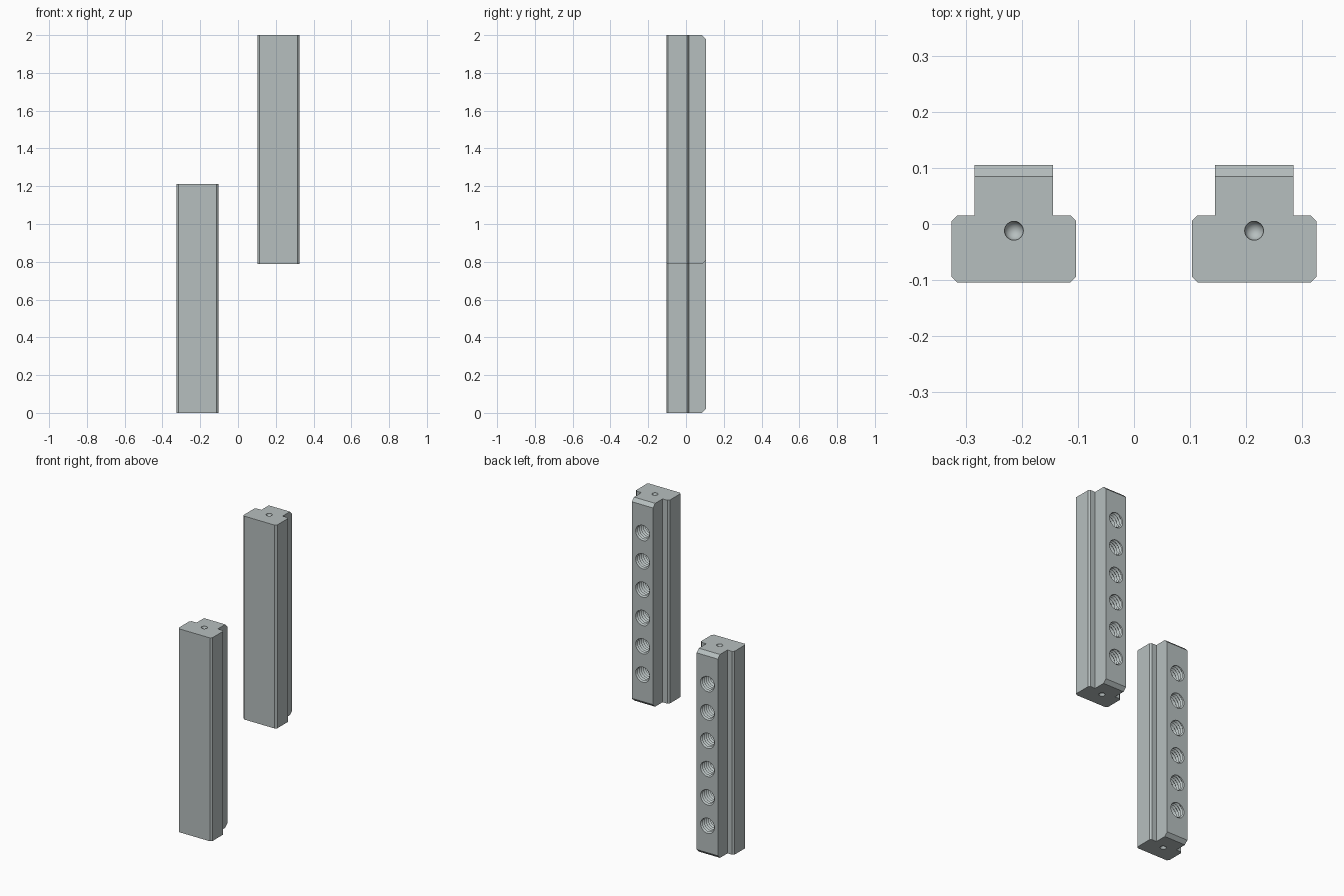
import bpy, bmesh, math
from mathutils import Matrix

cube = bpy.data.objects.get("Cube")
if cube:
    bpy.data.objects.remove(cube, do_unlink=True)

LENGTH, RAISE, OFFSET = 1.213, 0.787, 0.214
HOLES, PITCH, FIRST = 6, 0.169, 0.184
NECK_Y = 0.105

steel = bpy.data.materials.new("grey steel")
steel.use_nodes = True
colour = (0.47, 0.52, 0.52, 1)
steel.diffuse_color = colour
steel.node_tree.nodes["Principled BSDF"].inputs["Base Color"].default_value = colour


def make_object(name, bm):
    bmesh.ops.recalc_face_normals(bm, faces=bm.faces)
    mesh = bpy.data.meshes.new(name)
    bm.to_mesh(mesh)
    bm.free()
    mesh.materials.append(steel)
    obj = bpy.data.objects.new(name, mesh)
    bpy.context.collection.objects.link(obj)
    return obj


def t_bar():
    """Extruded T section with chamfered neck ends."""
    half = [(0.101, -0.104), (0.111, -0.094), (0.111, 0.005),
            (0.101, 0.015), (0.07, 0.015), (0.07, NECK_Y)]
    outline = half + [(-x, y) for x, y in reversed(half)]
    bm = bmesh.new()
    face = bm.faces.new([bm.verts.new((x, y, 0)) for x, y in outline])
    top = bmesh.ops.extrude_face_region(bm, geom=[face])["geom"]
    bmesh.ops.translate(bm, vec=(0, 0, LENGTH),
                        verts=[v for v in top if isinstance(v, bmesh.types.BMVert)])
    ends = [e for e in bm.edges
            if all(abs(v.co.y - NECK_Y) < 1e-4 for v in e.verts)
            and abs(e.verts[0].co.z - e.verts[1].co.z) < 1e-4]
    bmesh.ops.bevel(bm, geom=ends, offset=0.02, segments=1, affect='EDGES')
    return make_object("t_slot_bar_right", bm)


def thread(bm, z, crest=0.05, root=0.041, lead=0.018, turns=9, sides=28):
    """Closed helical screw shape along y, running out past the neck face."""
    start = NECK_Y + 0.012 - lead * turns
    strands = []
    for radius, shift in ((crest, 0), (root, 0.5)):
        strand = []
        for k in range(sides * turns + 1):
            a = math.tau * k / sides
            y = start + lead * (k / sides + shift)
            strand.append(bm.verts.new((radius * math.cos(a), y, z - radius * math.sin(a))))
        strands.append(strand)
    c, r = strands
    new = []
    for k in range(sides * turns):
        new.append(bm.faces.new((c[k], c[k + 1], r[k + 1], r[k])))
        if k + sides + 1 < len(c):
            new.append(bm.faces.new((r[k], r[k + 1], c[k + 1 + sides], c[k + sides])))
    # Cap both ends with a fan
    rim = [e for e in {e for f in new for e in f.edges} if e.is_boundary]
    middle = start + lead * turns / 2
    for keep in (lambda y: y < middle, lambda y: y >= middle):
        edges = [e for e in rim if keep(e.verts[0].co.y)]
        level = sum(e.verts[0].co.y for e in edges) / len(edges)
        hub = bm.verts.new((0, level, z))
        for e in edges:
            bm.faces.new((e.verts[0], e.verts[1], hub))


bar = t_bar()

# Cutter: six threaded holes and a round dimple in each end
bm = bmesh.new()
for i in range(HOLES):
    thread(bm, FIRST + i * PITCH)
for z in (0, LENGTH):
    bmesh.ops.create_uvsphere(bm, u_segments=24, v_segments=13, radius=0.017,
                              matrix=Matrix.Translation((0, -0.012, z)))
cutter = make_object("hole_cutter", bm)
cutter.hide_render = True

cut = bar.modifiers.new("holes", 'BOOLEAN')
cut.operation = 'DIFFERENCE'
cut.solver = 'EXACT'
cut.object = cutter
graph = bpy.context.evaluated_depsgraph_get()
bar.data = bpy.data.meshes.new_from_object(bar.evaluated_get(graph))
bar.modifiers.clear()
bpy.data.objects.remove(cutter, do_unlink=True)

bpy.ops.object.select_all(action='DESELECT')
bar.select_set(True)
bpy.context.view_layer.objects.active = bar
bpy.ops.object.shade_smooth_by_angle(angle=math.radians(30))

# Second, raised bar
twin = bar.copy()
twin.data = bar.data.copy()
twin.name = "t_slot_bar_left"
bpy.context.collection.objects.link(twin)
bar.location = (-OFFSET, 0, 0)
twin.location = (OFFSET, 0, RAISE)
